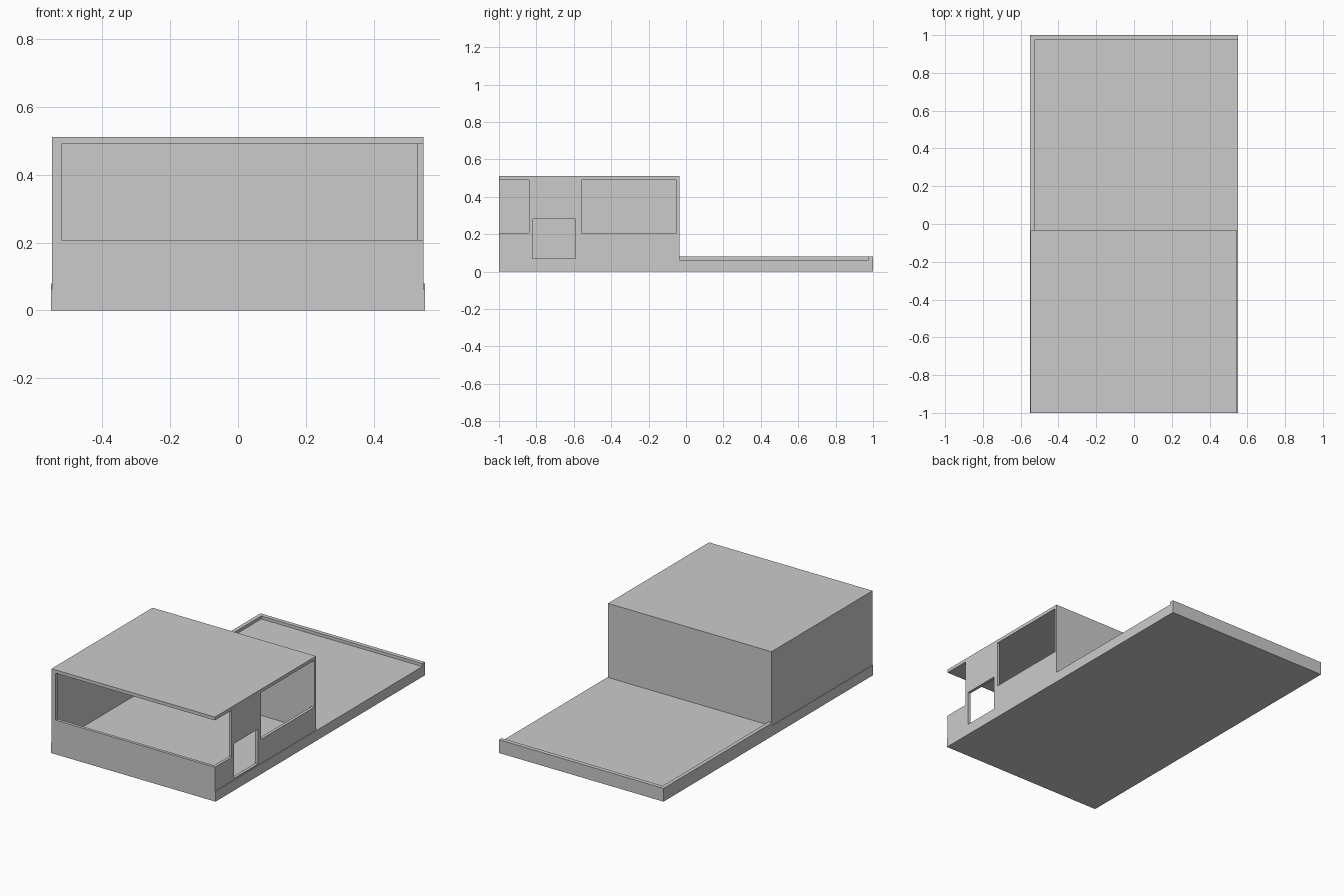
import bpy
import bmesh
from mathutils import Matrix, Vector

if "Cube" in bpy.data.objects:
    bpy.data.objects.remove(bpy.data.objects["Cube"])


def box(name, lo, hi):
    """Axis-aligned box between two corners."""
    lo, hi = Vector(lo), Vector(hi)
    bm = bmesh.new()
    m = Matrix.Translation((lo + hi) / 2) @ Matrix.Diagonal((*(hi - lo), 1))
    bmesh.ops.create_cube(bm, size=1, matrix=m)
    mesh = bpy.data.meshes.new(name)
    bm.to_mesh(mesh)
    bm.free()
    ob = bpy.data.objects.new(name, mesh)
    bpy.context.collection.objects.link(ob)
    return ob


def cut(target, name, lo, hi):
    """Cut a box out of the target and remove the cutter."""
    cutter = box(name, lo, hi)
    cutter.hide_render = True
    mod = target.modifiers.new(name, 'BOOLEAN')
    mod.operation = 'DIFFERENCE'
    mod.solver = 'EXACT'
    mod.object = cutter
    bpy.context.view_layer.objects.active = target
    bpy.ops.object.modifier_apply(modifier=name)
    bpy.data.objects.remove(cutter)


# base slab with raised kerbs on the open terrace
box("base_slab", (-0.55, -1, 0), (0.55, 1, 0.062))
box("left_kerb", (-0.55, -0.035, 0.062), (-0.527, 1, 0.08))
box("back_kerb", (-0.527, 0.975, 0.062), (0.55, 1, 0.08))

# hollow house shell, open underneath onto the slab
house = box("house_shell", (-0.547, -1, 0.062), (0.546, -0.035, 0.51))
cut(house, "room_space", (-0.525, -0.982, 0), (0.528, -0.05, 0.49))

# window wrapping the front right corner, doorway, side window
cut(house, "corner_window", (-0.52, -1.1, 0.207), (0.65, -0.84, 0.49))
cut(house, "doorway", (0.45, -0.82, 0.07), (0.65, -0.59, 0.28))
cut(house, "side_window", (0.45, -0.56, 0.207), (0.65, -0.05, 0.49))
